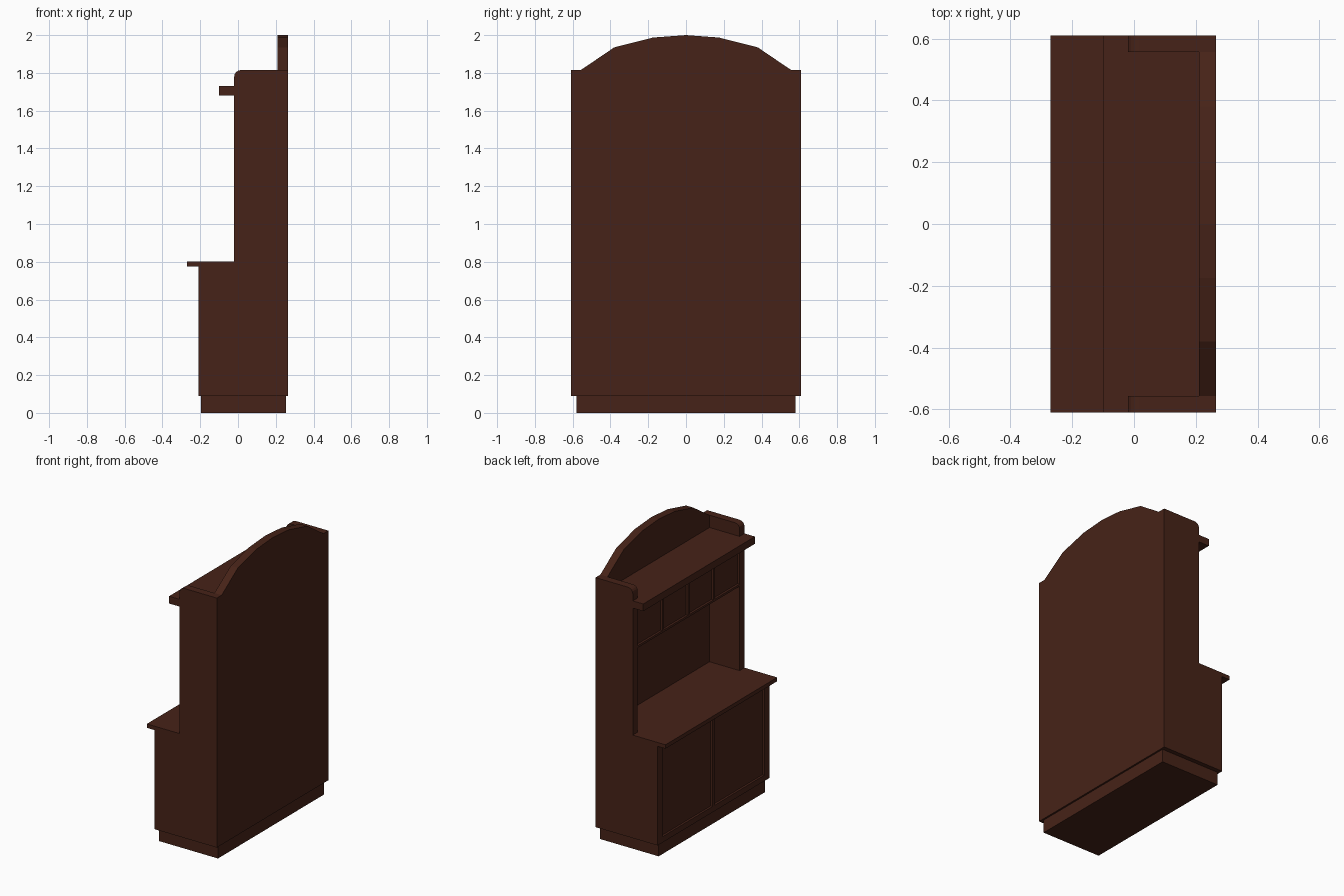
import bpy, bmesh, math

if "Cube" in bpy.data.objects:
    bpy.data.objects.remove(bpy.data.objects["Cube"])

wood = bpy.data.materials.new("dark_wood")
wood.diffuse_color = (0.062, 0.0165, 0.009, 1)
wood.use_nodes = True
wood.node_tree.nodes["Principled BSDF"].inputs["Base Color"].default_value = wood.diffuse_color


def finish(name, bm):
    bmesh.ops.recalc_face_normals(bm, faces=bm.faces)
    me = bpy.data.meshes.new(name)
    bm.to_mesh(me)
    bm.free()
    me.materials.append(wood)
    ob = bpy.data.objects.new(name, me)
    bpy.context.collection.objects.link(ob)
    return ob


def box(name, x, y, z):
    bm = bmesh.new()
    bmesh.ops.create_cube(bm, size=1)
    for v in bm.verts:
        for i, (a, b) in enumerate((x, y, z)):
            v.co[i] = (a + b) / 2 + v.co[i] * (b - a)
    return finish(name, bm)


def prism(name, pts, offset):
    bm = bmesh.new()
    face = bm.faces.new([bm.verts.new(p) for p in pts])
    new = bmesh.ops.extrude_face_region(bm, geom=[face], use_keep_orig=True)
    moved = [g for g in new["geom"] if isinstance(g, bmesh.types.BMVert)]
    bmesh.ops.translate(bm, verts=moved, vec=offset)
    return finish(name, bm)


W, IN = 0.61, 0.557          # half width, inner face of the sides
BACK, BACK_IN = 0.265, 0.21  # outer and inner face of the back
LOW, UP = -0.21, -0.02       # front planes of the base and the hutch

# Plinth and floor of the base
box("plinth", (-0.197, 0.253), (-0.58, 0.58), (0, 0.09))
box("bottom_rail", (LOW, BACK_IN), (-IN, IN), (0.09, 0.13))

# Side panels: stepped profile with rounded upper front corner
r = 0.035
arc = [(UP + r - r * math.cos(t), 1.815 - r + r * math.sin(t))
       for t in (i * math.pi / 8 for i in range(5))]
side = [(BACK, 0.09), (LOW, 0.09), (LOW, 0.775), (UP, 0.775)] + arc + [(BACK, 1.815)]
for s, label in ((1, "left"), (-1, "right")):
    prism("side_panel_" + label, [(x, s * W, z) for x, z in side], (0, s * (IN - W), 0))

# Back panel with a faceted arch on top
half = [(IN, 1.815), (0.38, 1.935), (0.175, 1.987)]
arch = half + [(0, 2.0)] + [(-y, z) for y, z in reversed(half)]
prism("arched_back", [(BACK, y, z) for y, z in [(IN, 0.09)] + arch + [(-IN, 0.09)]],
      (BACK_IN - BACK, 0, 0))

# Base front: doors set back between the rails and a centre stile
box("top_rail", (LOW, -0.15), (-IN, IN), (0.745, 0.775))
box("centre_stile", (LOW, -0.15), (-0.01, 0.01), (0.13, 0.745))
for s, label in ((1, "left"), (-1, "right")):
    box("door_" + label, (LOW + 0.015, LOW + 0.04),
        sorted((s * 0.01, s * IN)), (0.13, 0.745))

# Countertop
box("countertop", (-0.27, BACK_IN), (-W, W), (0.775, 0.802))

# Row of four small drawers
box("drawer_shelf", (UP, BACK_IN), (-IN, IN), (1.385, 1.40))
pitch = 2 * IN / 4
for i in range(4):
    y = -IN + i * pitch
    box(f"drawer_{i + 1}", (UP + 0.015, BACK_IN), (y, y + pitch), (1.40, 1.68))
    if i:
        box(f"drawer_divider_{i}", (UP, 0.0), (y - 0.007, y + 0.007), (1.40, 1.68))

# Cornice shelf: full width in front, between the sides behind
outline = [(-0.10, W), (UP, W), (UP, IN), (BACK_IN, IN)]
outline += [(x, -y) for x, y in reversed(outline)]
prism("cornice_shelf", [(x, y, 1.68) for x, y in outline], (0, 0, 0.05))
